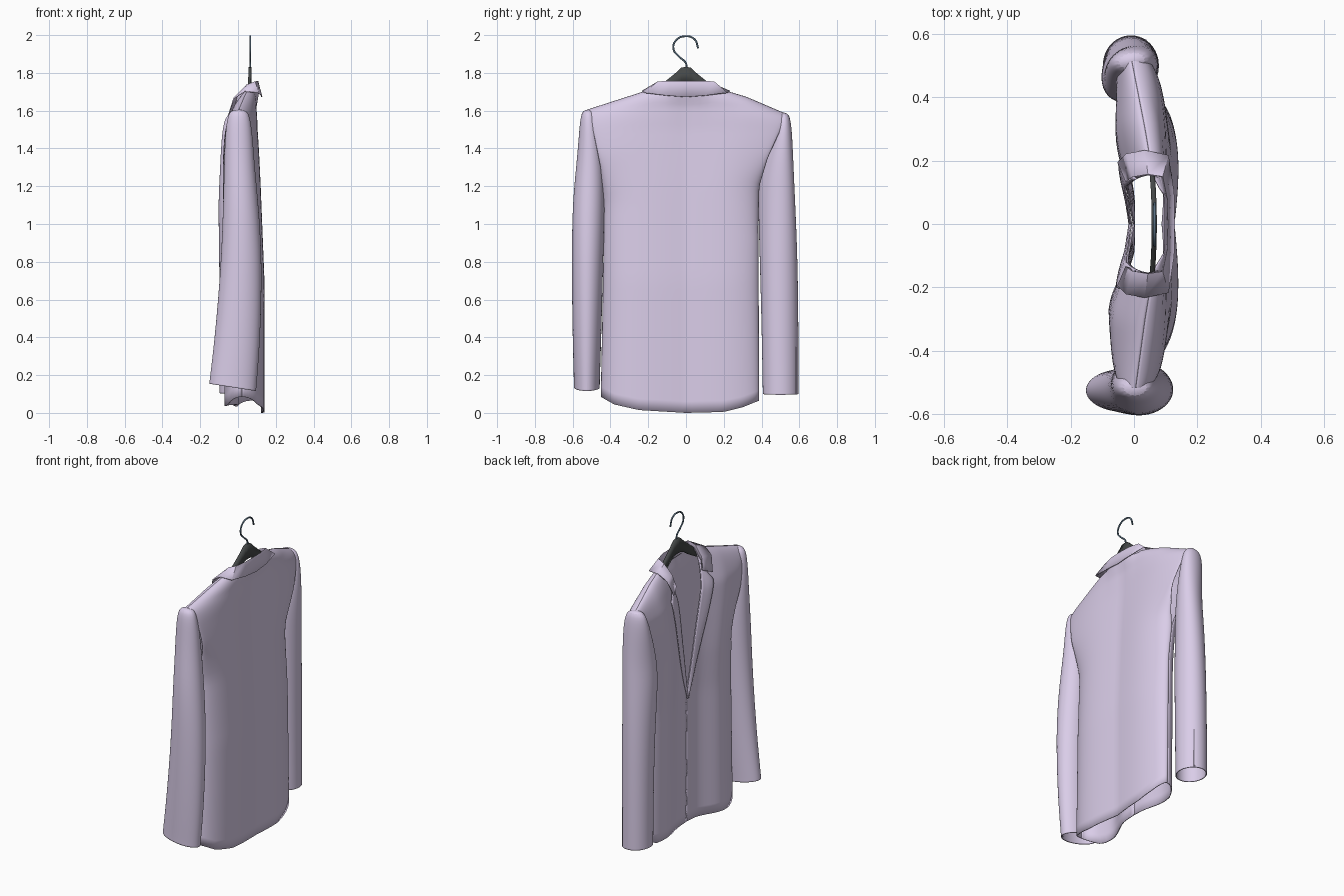
import bpy, bmesh, math

if "Cube" in bpy.data.objects:
    bpy.data.objects.remove(bpy.data.objects["Cube"])


def material(name, rgb):
    m = bpy.data.materials.new(name)
    m.diffuse_color = (*rgb, 1)
    m.use_nodes = True
    m.node_tree.nodes["Principled BSDF"].inputs["Base Color"].default_value = m.diffuse_color
    return m


CLOTH = material("lilac_cloth", (0.70, 0.61, 0.81))
DARK = material("dark_wood", (0.06, 0.065, 0.065))
STEEL = material("steel", (0.10, 0.16, 0.22))


def interp(table, v):
    if v <= table[0][0]:
        return table[0][1]
    for (a, p), (b, q) in zip(table, table[1:]):
        if v <= b:
            return p + (q - p) * (v - a) / (b - a)
    return table[-1][1]


def lerp(a, b, t):
    return a + (b - a) * t


def smooth(a, b, v):
    t = min(1, max(0, (v - a) / (b - a)))
    return t * t * (3 - 2 * t)


def grid(name, rows, mat, closed=False, cap=False, thick=0.006, levels=0):
    """Skin a list of point rows into one smooth cloth sheet."""
    bm = bmesh.new()
    vs = [[bm.verts.new(p) for p in r] for r in rows]
    n = len(vs[0])
    for a, b in zip(vs, vs[1:]):
        for i in range(n if closed else n - 1):
            j = (i + 1) % n
            bm.faces.new((a[i], a[j], b[j], b[i]))
    if cap:
        bm.faces.new(vs[-1])
    bmesh.ops.remove_doubles(bm, verts=bm.verts, dist=0.0005)
    bmesh.ops.recalc_face_normals(bm, faces=bm.faces)
    me = bpy.data.meshes.new(name)
    bm.to_mesh(me)
    bm.free()
    ob = bpy.data.objects.new(name, me)
    bpy.context.collection.objects.link(ob)
    me.materials.append(mat)
    if levels:
        s = ob.modifiers.new("smooth", 'SUBSURF')
        s.levels = s.render_levels = levels
    s = ob.modifiers.new("thickness", 'SOLIDIFY')
    s.thickness, s.offset = thick, 0
    bpy.context.view_layer.objects.active = ob
    ob.select_set(True)
    bpy.ops.object.shade_smooth_by_angle(angle=math.radians(40))
    ob.select_set(False)


# Jacket outline: half widths, shoulder line, hem and depth (jacket faces -x)
WIDTH = {-1: [(0, .45), (.5, .44), (1.1, .43), (1.3, .45), (1.45, .48), (1.6, .515)],
         1: [(0, .385), (1.0, .38), (1.2, .385), (1.35, .43), (1.57, .53)]}
SHOULDER = {-1: [(0, 1.70), (.16, 1.715), (.22, 1.70), (.515, 1.605)],
            1: [(0, 1.70), (.16, 1.715), (.22, 1.70), (.32, 1.67), (.53, 1.58)]}
HEM = {-1: [(0, 0.0), (.25, .015), (.38, .045), (.45, .085)],
       1: [(0, 0.0), (.2, .005), (.3, .03), (.385, .065)]}
SHOULDER_X = {-1: [(.15, .06), (.3, .035), (.52, .005)], 1: [(.15, .06), (.3, .035), (.53, -.01)]}
SEAM_X = {-1: [(0, .02), (1.2, .02), (1.55, .0)], 1: [(0, .075), (.9, .06), (1.5, .0)]}
BACK_X = [(0, .125), (.7, .125), (1.2, .105), (1.5, .09), (1.62, .09), (1.7, .105)]
FRONT_X = [(0, .0), (.85, .0), (1.1, -.01), (1.5, -.02), (1.7, .01)]
BULGE = {-1: [(0, .075), (1.2, .07), (1.6, .055)], 1: [(0, .025), (1.2, .035), (1.6, .05)]}
V_EDGE = [(0, -.008), (.84, -.004), (1.1, .045), (1.4, .1), (1.6, .14), (1.72, .155)]


def panel_x(side, y, z, t, front):
    s = min(1, max(0, y) / interp(WIDTH[side], z))
    armhole = .065 * smooth(1.1, 1.4, z)
    seam = interp(SEAM_X[side], z) + (-armhole if front else armhole)
    if front:
        x = interp(FRONT_X, z) - interp(BULGE[side], z) * smooth(.15, .65, s)
    else:
        x = interp(BACK_X, z) + .013 * math.sin(math.pi * s)
    x = lerp(seam, x, math.sqrt(max(0, 1 - s ** 5)))
    close = smooth(.06, .15, y)
    h = 1 - close * (1 - math.sqrt(max(0, 1 - t ** (14 if front else 22))))
    return lerp(interp(SHOULDER_X[side], y), x, h)


def panel_rows(side, front, nt=44, nq=22):
    rows = []
    for i in range(nt + 1):
        t = math.sin(i / nt * math.pi / 2)
        row = []
        for j in range(nq + 1):
            q = math.sin(j / nq * math.pi / 2)
            y_top = lerp(.155 if front else 0, WIDTH[side][-1][1], q)
            hem = interp(HEM[side], q * WIDTH[side][0][1])
            if front:
                hem = max(hem, lerp(.05, .03, q))
            z = lerp(hem, interp(SHOULDER[side], y_top), t)
            y = lerp(interp(V_EDGE, z) if front else 0, interp(WIDTH[side], z), q)
            row.append((panel_x(side, y, z, t, front), side * y, z))
        rows.append(row)
    return rows


grid("back_panel", [a[:0:-1] + b for a, b in zip(panel_rows(-1, False), panel_rows(1, False))], CLOTH)

LAPEL = [(.84, .006), (.95, .045), (1.1, .09), (1.3, .145), (1.5, .2), (1.54, .205)]


def lapel(name, side):
    rows = []
    for i in range(25):
        row = []
        for j in range(7):
            q = j / 6
            z = lerp(.84, lerp(1.64, 1.53, q), i / 24)
            y = lerp(interp(V_EDGE, z) - .003, interp(LAPEL, z), q)
            lift = .007 + .008 * math.sin(math.pi * min(1, q * .8))
            t = z / interp(SHOULDER[side], y)
            row.append((panel_x(side, y, z, t, True) - lift, side * y, z))
        rows.append(row)
    grid(name, rows, CLOTH)


for side, label in ((-1, "left"), (1, "right")):
    grid("front_panel_" + label, panel_rows(side, True), CLOTH)
    lapel("lapel_" + label, side)

# Folded collar: neck seam, fold line and outer edge, mirrored across the back
FOLD = [(-.025, .135, 1.60), (-.005, .15, 1.675), (.045, .158, 1.735), (.09, .15, 1.752), (.105, .08, 1.755)]
EDGE = [(-.05, .195, 1.575), (-.022, .222, 1.665), (.035, .232, 1.703), (.108, .216, 1.695), (.124, .1, 1.68)]
SEAM = [(-.015, .14, 1.60), (.0, .156, 1.65), (.045, .156, 1.70), (.085, .145, 1.70), (.098, .08, 1.695)]


def around(pts, mid):
    return pts + [mid] + [(x, -y, z) for x, y, z in reversed(pts)]


grid("collar", [around(SEAM, (.10, 0, 1.69)), around(FOLD, (.107, 0, 1.755)),
                around(EDGE, (.126, 0, 1.672))], CLOTH)

# Sleeves: side, twist, then rings given as z, y outer, y inner, x front, x back, hem tilt
SLEEVES = {
    "left": (-1, 0, [(.135, .59, .46, -.148, .092, .16), (.16, .59, .46, -.146, .094, .15),
                     (.4, .597, .452, -.118, .115, .05), (.8, .602, .442, -.085, .125, 0),
                     (1.1, .598, .435, -.075, .105, 0), (1.3, .578, .44, -.07, .085, 0),
                     (1.45, .565, .455, -.066, .075, 0), (1.56, .557, .475, -.055, .062, 0),
                     (1.605, .542, .49, -.035, .042, 0)]),
    "right": (1, .3, [(.10, .592, .41, -.095, .075, .05), (.125, .592, .41, -.095, .075, .05),
                      (.4, .592, .405, -.095, .075, 0), (.8, .588, .395, -.095, .075, 0),
                      (1.1, .575, .385, -.1, .07, 0), (1.25, .568, .39, -.09, .07, 0),
                      (1.4, .562, .43, -.085, .07, 0), (1.53, .555, .47, -.075, .06, 0),
                      (1.59, .54, .49, -.05, .035, 0)])}
for label, (side, twist, rings) in SLEEVES.items():
    rows = []
    for z, yo, yi, xf, xb, tilt in rings:
        row = []
        for k in range(16):
            a = 2 * math.pi * k / 16
            dx, dy = (xb - xf) / 2 * math.cos(a), (yo - yi) / 2 * math.sin(a)
            row.append(((xf + xb) / 2 + dx * 1.03 + twist * smooth(.6, 1.4, z) * dy,
                        side * ((yo + yi) / 2 + dy * 1.03), z - tilt * dx))
        rows.append(row)
    grid("sleeve_" + label, rows, CLOTH, closed=True, cap=True, levels=2)


def wire(name, pts, r, mat):
    cu = bpy.data.curves.new(name, 'CURVE')
    cu.dimensions, cu.bevel_depth, cu.bevel_resolution = '3D', r, 2
    cu.use_fill_caps = True
    sp = cu.splines.new('BEZIER')
    sp.bezier_points.add(len(pts) - 1)
    for b, p in zip(sp.bezier_points, pts):
        b.co = p
        b.handle_left_type = b.handle_right_type = 'AUTO'
    cu.materials.append(mat)
    bpy.context.collection.objects.link(bpy.data.objects.new(name, cu))


# Cuff vent seams
wire("cuff_vent_left", [(.064, -.565, .13), (.087, -.565, .38)], .004, CLOTH)
wire("cuff_vent_right", [(.034, .58, .10), (.036, .58, .35)], .004, CLOTH)

# Hanger body: arched bar with sloping arms inside the shoulders
UPPER = [(0, 1.832), (.025, 1.828), (.06, 1.795), (.11, 1.755), (.2, 1.68), (.3, 1.635), (.4, 1.59)]
LOWER = [(0, 1.74), (.025, 1.738), (.06, 1.725), (.11, 1.69), (.2, 1.64), (.3, 1.60), (.4, 1.56)]
rows = []
for prof in (UPPER, LOWER):
    line = [(-y, z) for y, z in reversed(prof[1:])] + prof
    rows.append([(lerp(.064, .025, (abs(y) / .4) ** 2), y, z) for y, z in line])
grid("hanger_bar", rows, DARK, thick=.016)

# Hanger hook
wire("hanger_hook", [(.065, y, z) for y, z in (
    (0, 1.81), (0, 1.85), (-.035, 1.885), (-.066, 1.925), (-.055, 1.97), (-.005, 1.994),
    (.045, 1.978), (.065, 1.93))], .005, STEEL)
